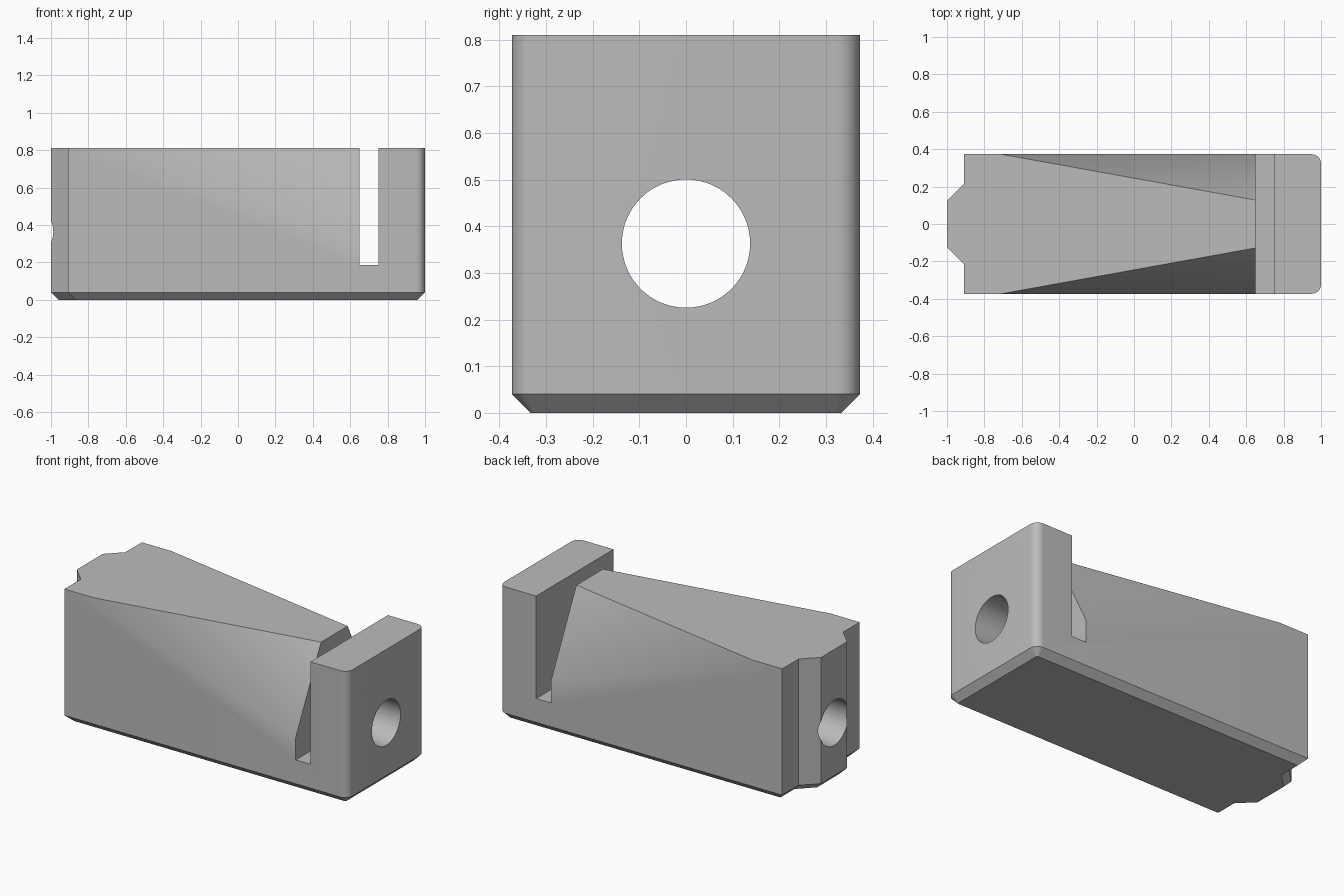
import bpy
import bmesh
from math import pi, sin, cos
from mathutils import Matrix, Vector

if "Cube" in bpy.data.objects:
    bpy.data.objects.remove(bpy.data.objects["Cube"])

HALF_Y, TOP, CHAMFER, RADIUS = 0.373, 0.81, 0.04, 0.05
SLOT_X0, SLOT_X1, SLOT_Z = 0.65, 0.75, 0.185
HOLE_Z, HOLE_R = 0.363, 0.1375

grey = bpy.data.materials.new("mid grey")
grey.use_nodes = True
colour = (0.5, 0.5, 0.5, 1)
grey.diffuse_color = colour
grey.node_tree.nodes["Principled BSDF"].inputs["Base Color"].default_value = colour


def make_object(name, bm):
    bmesh.ops.recalc_face_normals(bm, faces=bm.faces)
    mesh = bpy.data.meshes.new(name)
    bm.to_mesh(mesh)
    bm.free()
    mesh.materials.append(grey)
    obj = bpy.data.objects.new(name, mesh)
    bpy.context.collection.objects.link(obj)
    return obj


def cut(target, cutter):
    """Subtract the cutter from the target and discard it."""
    cutter.hide_render = True
    mod = target.modifiers.new(cutter.name, 'BOOLEAN')
    mod.operation, mod.solver, mod.object = 'DIFFERENCE', 'EXACT', cutter
    bpy.context.view_layer.objects.active = target
    bpy.ops.object.modifier_apply(modifier=mod.name)
    bpy.data.objects.remove(cutter)


# Body: half outline with a tapered nose and a rounded corner, mirrored in y
half = [(-1, 0.125), (-0.91, 0.215), (-0.91, HALF_Y)]
steps = 10
for i in range(steps + 1):
    a = pi / 2 * (1 - i / steps)
    half.append((1 - RADIUS + RADIUS * cos(a), HALF_Y - RADIUS + RADIUS * sin(a)))
outline = half + [(x, -y) for x, y in reversed(half)]

bm = bmesh.new()
base = bm.faces.new([bm.verts.new((x, y, CHAMFER)) for x, y in outline])
grown = bmesh.ops.extrude_face_region(bm, geom=[base], use_keep_orig=True)
for v in grown["geom"]:
    if isinstance(v, bmesh.types.BMVert):
        v.co.z = TOP
bmesh.ops.recalc_face_normals(bm, faces=bm.faces)

# Chamfer around the bottom
bmesh.ops.inset_region(bm, faces=[base], thickness=CHAMFER, use_even_offset=True)
for v in base.verts:
    v.co.z = 0
body = make_object("block_body", bm)

# Slanted cuts on the upper side edges, running into the slot
legs = Vector((1.36, 0.245, 0.49))
over = Vector((0.05, 0.025, 0.02))
grow = 1 + sum(o / l for o, l in zip(over, legs))
for side in (1, -1):
    corner = Vector((SLOT_X0, HALF_Y, TOP)) + over
    points = [corner] + [corner - Vector([legs[k] * grow if k == axis else 0 for k in range(3)])
                         for axis in range(3)]
    bm = bmesh.new()
    verts = [bm.verts.new((p.x, p.y * side, p.z)) for p in points]
    bmesh.ops.convex_hull(bm, input=verts)
    cut(body, make_object("side_cutter", bm))

# Cross slot, open at the top
bm = bmesh.new()
bmesh.ops.create_cube(bm, size=1)
bmesh.ops.scale(bm, vec=(SLOT_X1 - SLOT_X0, 1, 1), verts=bm.verts)
bmesh.ops.translate(bm, vec=((SLOT_X0 + SLOT_X1) / 2, 0, SLOT_Z + 0.5), verts=bm.verts)
cut(body, make_object("slot_cutter", bm))

# Round hole through the whole length
bm = bmesh.new()
bmesh.ops.create_cone(bm, cap_ends=True, segments=64, radius1=HOLE_R, radius2=HOLE_R, depth=3,
                      matrix=Matrix.Translation((0, 0, HOLE_Z)) @ Matrix.Rotation(pi / 2, 4, 'Y'))
cut(body, make_object("hole_cutter", bm))

# Smooth shading with sharp edges kept
bpy.ops.object.select_all(action='DESELECT')
body.select_set(True)
bpy.context.view_layer.objects.active = body
bpy.ops.object.shade_smooth_by_angle(angle=pi / 6)
